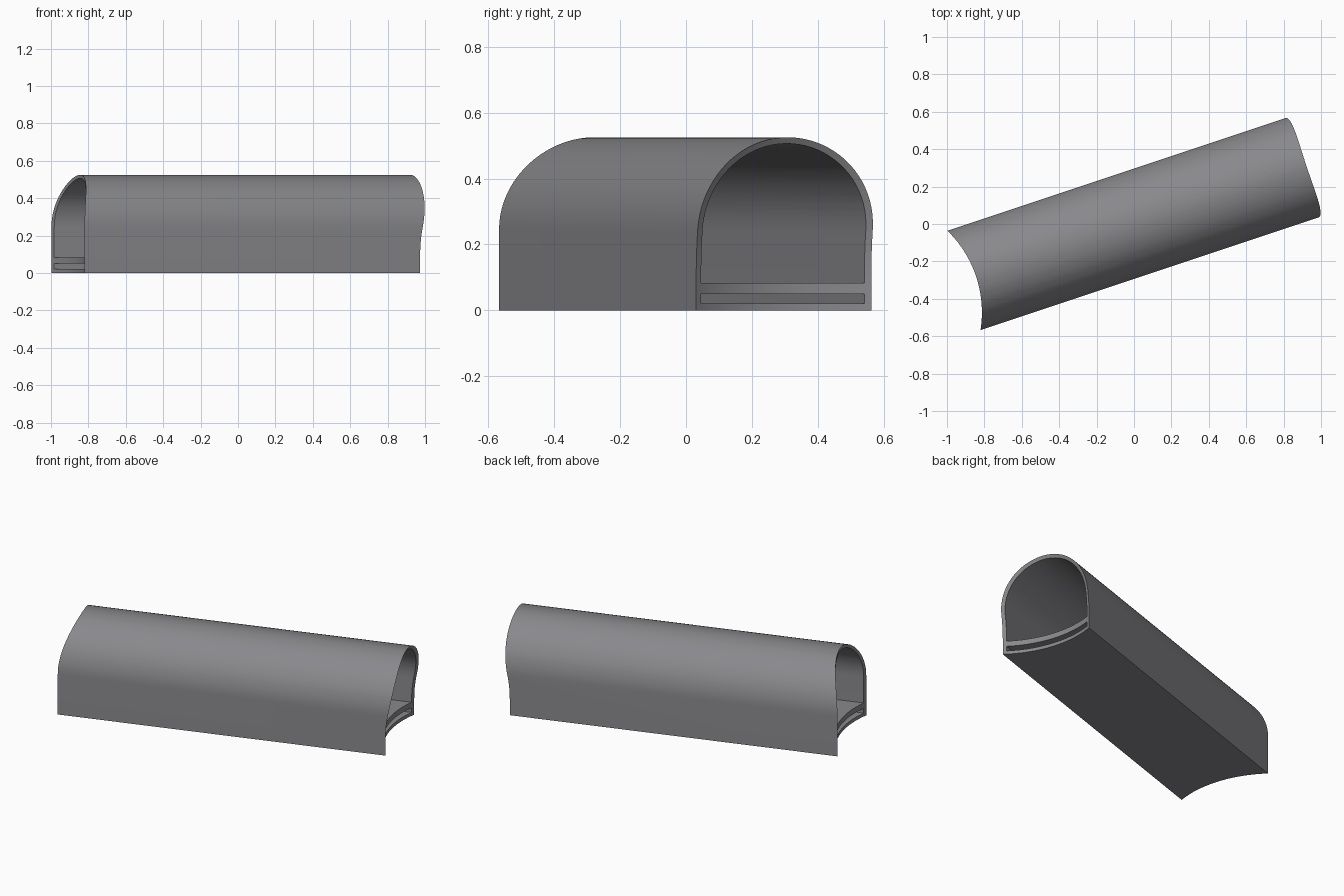
import bpy, bmesh, math
from mathutils import Matrix

if "Cube" in bpy.data.objects:
    bpy.data.objects.remove(bpy.data.objects["Cube"])

ANGLE = math.atan(1 / 3)      # heading of the tunnel axis
HALF, SPRING, WALL = 0.28, 0.245, 0.019
FLOOR_TOP, SLOT_TOP, SLOT_BOTTOM = 0.083, 0.05, 0.021

grey = bpy.data.materials.new("slate grey")
grey.diffuse_color = (0.25, 0.25, 0.265, 1)
grey.use_nodes = True
grey.node_tree.nodes["Principled BSDF"].inputs["Base Color"].default_value = grey.diffuse_color


def make_object(name, bm):
    bmesh.ops.recalc_face_normals(bm, faces=bm.faces)
    mesh = bpy.data.meshes.new(name)
    bm.to_mesh(mesh)
    bm.free()
    obj = bpy.data.objects.new(name, mesh)
    bpy.context.collection.objects.link(obj)
    mesh.materials.append(grey)
    return obj


def arch(radius, base, steps=40):
    """Round-topped cross-section as (y, z) points."""
    pts = [(-radius, base), (radius, base)]
    for i in range(steps + 1):
        a = math.pi * i / steps
        pts.append((radius * math.cos(a), SPRING + radius * math.sin(a)))
    return pts


def prism(name, pts, x0, x1):
    """Cross-section swept along x."""
    bm = bmesh.new()
    rings = [[bm.verts.new((x, y, z)) for y, z in pts] for x in (x0, x1)]
    for ring in rings:
        bm.faces.new(ring)
    for i in range(len(pts)):
        j = (i + 1) % len(pts)
        bm.faces.new((rings[0][i], rings[0][j], rings[1][j], rings[1][i]))
    return make_object(name, bm)


def lathe(name, profile, cx, n=128):
    """Solid turned around a vertical axis at x = cx."""
    bm = bmesh.new()
    rings = []
    for r, z in profile:
        rings.append([bm.verts.new((cx + r * math.cos(2 * math.pi * k / n),
                                    r * math.sin(2 * math.pi * k / n), z)) for k in range(n)])
    for a, b in zip(rings, rings[1:]):
        for k in range(n):
            m = (k + 1) % n
            bm.faces.new((a[k], a[m], b[m], b[k]))
    bm.faces.new(rings[0])
    bm.faces.new(rings[-1])
    return make_object(name, bm)


# Outer shell of the passage
tunnel = prism("tunnel_shell", arch(HALF, 0), -1.0, 1.03)

# Walking space and the cavity under the floor
inner = HALF - WALL
passage = prism("passage_cutter", arch(inner, FLOOR_TOP), -1.3, 1.3)
slot = prism("slot_cutter", [(-inner, SLOT_BOTTOM), (inner, SLOT_BOTTOM),
                             (inner, SLOT_TOP), (-inner, SLOT_TOP)], -1.3, 1.3)

# Left end fits a round wall, right end fits a domed wall
R = 0.61
round_wall = lathe("round_wall_cutter", [(R, -0.2), (R, 0.8)], -0.891 - R)
dome_profile = [(0.6, -0.2), (0.6, 0.1)]
dome_profile += [(0.6 - 0.6 * (0.025 * i) ** 2, 0.1 + 0.025 * i) for i in range(1, 21)]
dome_wall = lathe("dome_wall_cutter", dome_profile, 1.463)

bpy.context.view_layer.objects.active = tunnel
for cutter in (passage, slot, round_wall, dome_wall):
    mod = tunnel.modifiers.new(cutter.name, 'BOOLEAN')
    mod.operation = 'DIFFERENCE'
    mod.solver = 'EXACT'
    mod.object = cutter
    bpy.ops.object.modifier_apply(modifier=mod.name)
    bpy.data.objects.remove(cutter, do_unlink=True)

# Turn to heading, then centre on the ground
tunnel.data.transform(Matrix.Rotation(ANGLE, 4, 'Z'))
lo = [min(v.co[i] for v in tunnel.data.vertices) for i in range(3)]
hi = [max(v.co[i] for v in tunnel.data.vertices) for i in range(3)]
tunnel.data.transform(Matrix.Translation((-(lo[0] + hi[0]) / 2, -(lo[1] + hi[1]) / 2, -lo[2])))

tunnel.select_set(True)
bpy.ops.object.shade_smooth_by_angle(angle=math.radians(30))
